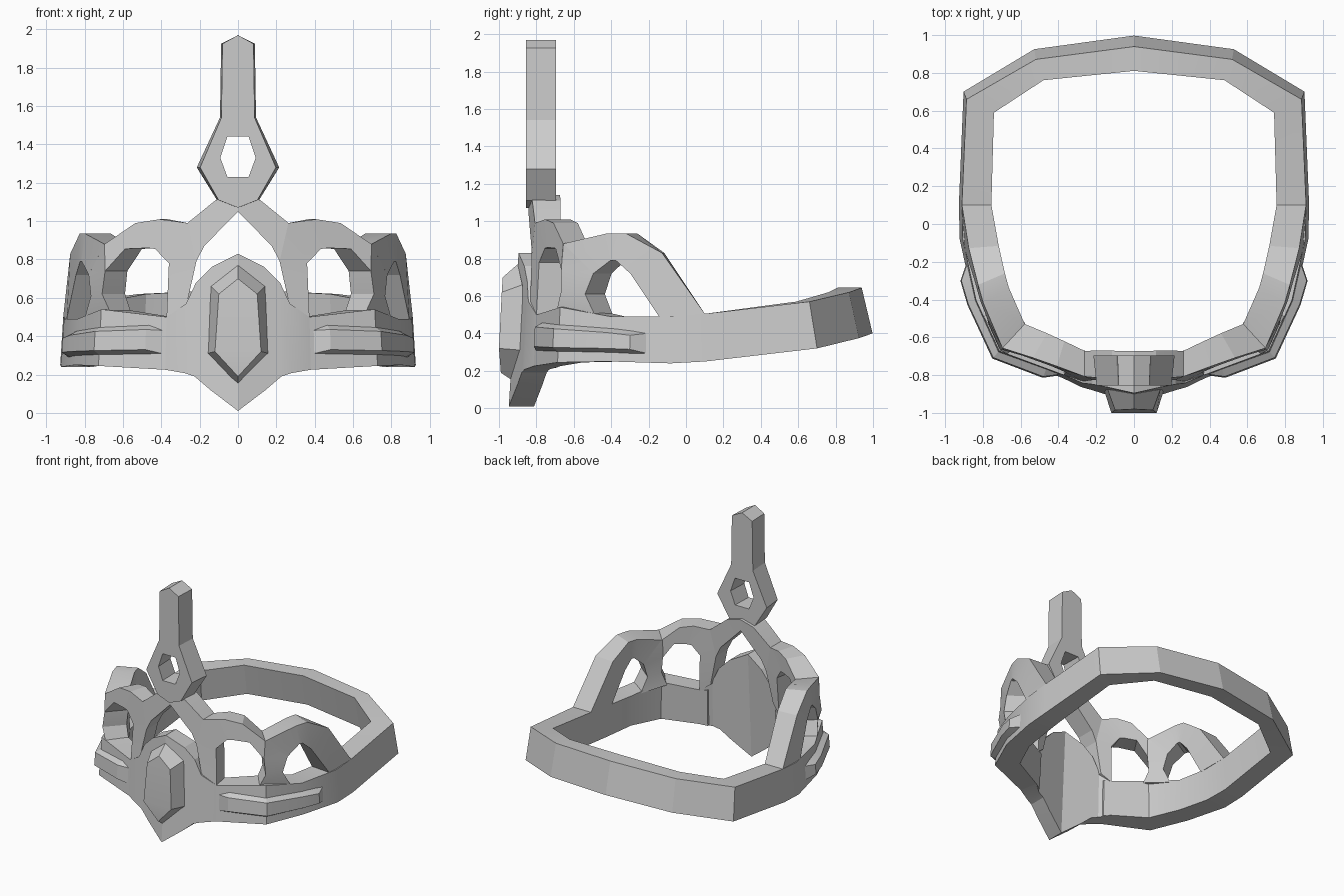
import bpy, bmesh, math
from mathutils import Vector

if "Cube" in bpy.data.objects:
    bpy.data.objects.remove(bpy.data.objects["Cube"], do_unlink=True)

metal = bpy.data.materials.new("grey metal")
metal.use_nodes = True
GREY = (0.6, 0.6, 0.6, 1)
metal.diffuse_color = GREY
metal.node_tree.nodes["Principled BSDF"].inputs["Base Color"].default_value = GREY

# Half plan of the ring: distance along, outer x y, inner x y
PLAN = [(0, 0, -.87, 0, -.70), (.27, .27, -.83, .27, -.69), (.71, .71, -.67, .59, -.54),
        (.98, .83, -.40, .69, -.32), (1.3, .90, -.08, .735, -.08), (1.45, .905, .10, .75, .10),
        (2, .885, .655, .74, .585), (2.4, .52, .876, .48, .765), (2.9, 0, .95, 0, .82)]


def ring(u, z, t, bulge=(0, 0)):
    """Point on the flared ring wall; t is 0 outside and 1 inside."""
    for a, b in zip(PLAN, PLAN[1:]):
        if u <= b[0]:
            break
    f = (u - a[0]) / (b[0] - a[0])
    ox, oy, ix, iy = (a[i] + (b[i] - a[i]) * f for i in range(1, 5))
    x, y = ox + (ix - ox) * t, oy + (iy - oy) * t
    y -= (bulge[0] + (bulge[1] - bulge[0]) * t) * max(0, 1 - u / .37)
    flare = .25 if y > .2 else .07
    return Vector((x * (1 + .07 * (.6 - z)), y * (1 + flare * (.6 - z)), z))


def plate(u, z, t):
    """Point on the flat upright plate, a little narrower in front."""
    return Vector((u * (.92 + .08 * t), -.855 + .16 * t, z))


def solid(name, sections, mirrored=True):
    """Join four-cornered sections into a closed body, on both sides."""
    bm = bmesh.new()
    for side in ((1, -1) if mirrored else (1,)):
        rows = [[bm.verts.new((p.x * side, p.y, p.z)) for p in s] for s in sections]
        for r, q in zip(rows, rows[1:]):
            for i in range(4):
                j = (i + 1) % 4
                bm.faces.new((r[i], r[j], q[j], q[i]))
        for end in (rows[0], rows[-1]):
            if not mirrored or max(abs(v.co.x) for v in end) > .001:
                bm.faces.new(end)
    bmesh.ops.remove_doubles(bm, verts=bm.verts, dist=.0005)
    bmesh.ops.recalc_face_normals(bm, faces=bm.faces)
    mesh = bpy.data.meshes.new(name)
    bm.to_mesh(mesh)
    bm.free()
    mesh.materials.append(metal)
    ob = bpy.data.objects.new(name, mesh)
    bpy.context.collection.objects.link(ob)
    bpy.ops.object.select_all(action='DESELECT')
    ob.select_set(True)
    bpy.context.view_layer.objects.active = ob
    bpy.ops.object.shade_smooth_by_angle(angle=math.radians(15))
    return ob


def strip(name, pairs, place=ring, **kw):
    """Thick strip between two edges, each pair giving (u, z) on both."""
    solid(name, [(place(*a, 0, **kw), place(*b, 0, **kw), place(*b, 1, **kw), place(*a, 1, **kw))
                 for a, b in pairs])


# Closed band around the head, rising to the back
strip("head_band", [((u, hi), (u, lo)) for u, lo, hi in [
    (.30, .215, .50), (.37, .225, .50), (.71, .245, .54), (.98, .25, .49), (1.3, .24, .49),
    (1.45, .25, .505), (2, .32, .57), (2.4, .375, .62), (2.9, .40, .645)]])

# Open arches over the band
strip("front_arches", [((.27, .55), (.37, .49)), ((.22, .79), (.365, .78)), ((.27, .99), (.44, .855)),
                       ((.42, 1.01), (.48, .86)), ((.55, .99), (.60, .855)), ((.71, .88), (.70, .74))])
strip("arch_posts", [((.66, .52), (.90, .49)), ((.71, .62), (.84, .61)),
                     ((.70, .74), (.88, .72)), ((.705, .88), (.715, .88))])
strip("side_arches", [((.71, .88), (.88, .72)), ((.95, .935), (.97, .79)), ((1.05, .935), (1.0, .79)),
                      ((1.25, .83), (1.08, .72)), ((1.45, .505), (1.24, .485))])
strip("centre_arch", [((.27, .99), (.22, .79)), ((.265, .995), (.18, .87)),
                      ((.12, 1.11), (.06, .99)), ((0, 1.14), (0, 1.05))])

# Pointed front shield
strip("front_shield", [((u, hi), (u, lo)) for u, hi, lo in [
    (0, .83, .01), (.14, .76, .12), (.22, .68, .19), (.27, .57, .207), (.37, .50, .225)]],
    bulge=(.04, .08))

# Upright spire with a six-sided eye
strip("spire", [((0, 1.97), (0, 1.44)), ((.088, 1.925), (.06, 1.44)), ((.094, 1.54), (.062, 1.437)),
                ((.215, 1.28), (.10, 1.33)), ((.11, 1.11), (.06, 1.23)), ((0, 1.07), (0, 1.23))],
      place=plate)

# Raised bars wrapping the front corners
bars = []
for u, t, lo, hi in [(.39, 0, .30, .44), (.46, -.28, .30, .465), (.71, -.22, .295, .455),
                     (.98, -.25, .29, .435), (1.10, -.3, .285, .42), (1.17, 0, .285, .41)]:
    inset = .03 if t else .01
    bars.append((ring(u, hi, .1), ring(u, hi - inset, t), ring(u, lo + inset, t), ring(u, lo, .1)))
solid("corner_bars", bars)

# Faceted long gem on the shield
gem = []
for wb, zb, wf, zf, yf in [(0, .77, 0, .70, -.98), (.14, .66, .10, .62, -.985),
                           (.16, .31, .12, .32, -1.0), (0, .13, 0, .19, -.99)]:
    yb = -.875 if wb else -.90
    gem.append([Vector(p) for p in ((-wb, yb, zb), (wb, yb, zb), (wf, yf, zf), (-wf, yf, zf))])
solid("front_gem", gem, mirrored=False)
